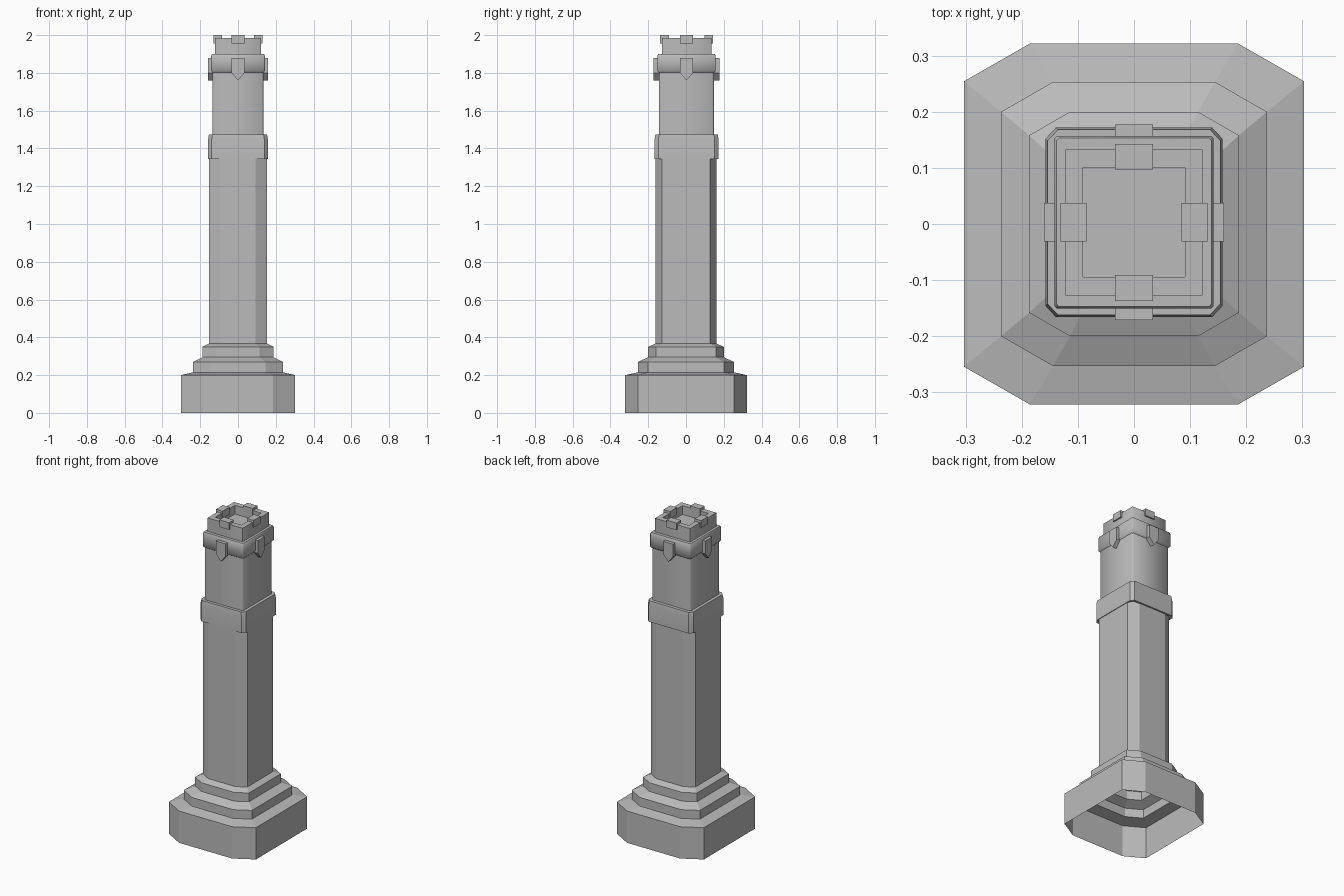
import bpy, bmesh, math
from mathutils import Matrix, Vector

cube = bpy.data.objects.get("Cube")
if cube:
    bpy.data.objects.remove(cube, do_unlink=True)

stone = bpy.data.materials.new("grey_stone")
stone.use_nodes = True
grey = (0.5, 0.5, 0.5, 1)
stone.diffuse_color = grey
stone.node_tree.nodes["Principled BSDF"].inputs["Base Color"].default_value = grey


def finish(name, bm, smooth=None):
    """Turn a bmesh into a named stone object."""
    mesh = bpy.data.meshes.new(name)
    bm.to_mesh(mesh)
    bm.free()
    mesh.materials.append(stone)
    obj = bpy.data.objects.new(name, mesh)
    bpy.context.collection.objects.link(obj)
    if smooth:
        bpy.ops.object.select_all(action="DESELECT")
        obj.select_set(True)
        bpy.context.view_layer.objects.active = obj
        bpy.ops.object.shade_smooth_by_angle(angle=math.radians(smooth))
    return obj


def tower(name, rings, cut, cy=0.0, cap=False, smooth=None):
    """Loft chamfered rectangles; rings are (z, half x, half y), cut is the corner share."""
    bm = bmesh.new()
    loops = []
    for z, hx, hy in rings:
        ix, iy = hx * (1 - cut[0]), hy * (1 - cut[1])
        pts = [(ix, -hy), (hx, -iy), (hx, iy), (ix, hy),
               (-ix, hy), (-hx, iy), (-hx, -iy), (-ix, -hy)]
        loops.append([bm.verts.new((x, y + cy, z)) for x, y in pts])
    for a, b in zip(loops, loops[1:]):
        for i in range(8):
            j = (i + 1) % 8
            bm.faces.new((a[i], a[j], b[j], b[i]))
    if cap:
        bm.faces.new(loops[-1])
    return finish(name, bm, smooth)


# Hollow stepped plinth, open underneath, running up into the shaft
tower("stepped_base", [(0, 0.303, 0.322), (0.2, 0.303, 0.322),
                       (0.215, 0.237, 0.253), (0.27, 0.237, 0.253),
                       (0.295, 0.187, 0.2), (0.35, 0.187, 0.2),
                       (0.367, 0.154, 0.162)], (0.39, 0.21))
tower("shaft", [(0.367, 0.154, 0.162), (1.36, 0.154, 0.162)], (0.39, 0.21))

# Collar around the top of the shaft
tower("collar", [(1.345, 0.148, 0.155), (1.345, 0.158, 0.169),
                 (1.45, 0.158, 0.169), (1.475, 0.154, 0.165),
                 (1.475, 0.13, 0.14)], (0.12, 0.12), 0.003, smooth=40)

# Upper shaft with softened corners
tower("upper_shaft", [(1.47, 0.135, 0.146), (1.82, 0.135, 0.146)],
      (0.06, 0.06), 0.002, smooth=60)

# Overhanging band below the turret
tower("corbel_band", [(1.8, 0.133, 0.144), (1.81, 0.142, 0.154),
                      (1.89, 0.142, 0.154), (1.9, 0.138, 0.15),
                      (1.9, 0.118, 0.128)], (0.03, 0.03), 0.003, smooth=60)

# Turret with a sunken roof behind the parapet
tower("turret", [(1.89, 0.122, 0.131), (1.985, 0.122, 0.131),
                 (1.985, 0.091, 0.098), (1.93, 0.091, 0.098)],
      (0.01, 0.01), 0.003, cap=True, smooth=60)


def prism(name, outline, depth, turn, reach):
    """Extrude an (x, z) outline outward on one side of the tower."""
    bm = bmesh.new()
    front = [bm.verts.new((x, -depth / 2, z)) for x, z in outline]
    back = [bm.verts.new((x, depth / 2, z)) for x, z in outline]
    bm.faces.new(front)
    bm.faces.new(back[::-1])
    n = len(outline)
    for i in range(n):
        j = (i + 1) % n
        bm.faces.new((front[j], front[i], back[i], back[j]))
    bmesh.ops.recalc_face_normals(bm, faces=bm.faces)
    spin = Matrix.Rotation(turn, 4, "Z")
    place = Matrix.Translation(Vector((0, 0.003, 0)) + spin @ Vector((0, -reach, 0)))
    bm.transform(place @ spin)
    finish(name, bm)


# Pointed brackets and parapet merlons, one pair on each side
w = 0.034
bracket = [(-w, 1.8), (0, 1.76), (w, 1.8), (w, 1.88), (-w, 1.88)]
merlon = [(-w, 1.955), (w, 1.955), (w, 2.0), (-w, 2.0)]
for k, side in enumerate(("front", "left", "back", "right")):
    wide = k % 2
    prism(side + "_bracket", bracket, 0.04, k * math.pi / 2, 0.14 if wide else 0.154)
    prism(side + "_merlon", merlon, 0.046, k * math.pi / 2, 0.108 if wide else 0.117)
